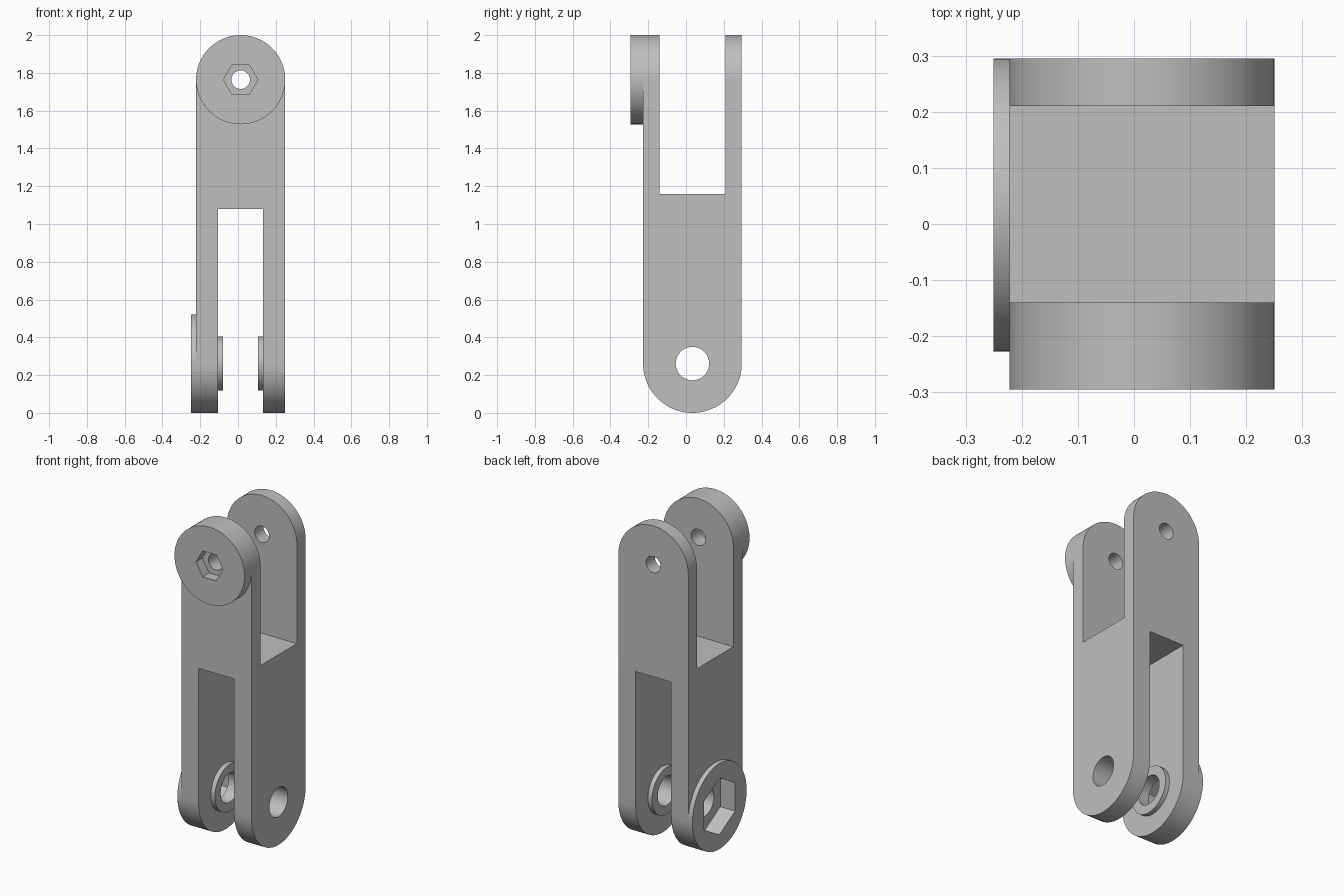
import bpy, bmesh, math
from mathutils import Matrix

cube = bpy.data.objects.get("Cube")
if cube:
    bpy.data.objects.remove(cube, do_unlink=True)

grey = bpy.data.materials.new("plain_grey")
grey.use_nodes = True
COLOUR = (0.52, 0.52, 0.52, 1)
grey.diffuse_color = COLOUR
grey.node_tree.nodes["Principled BSDF"].inputs["Base Color"].default_value = COLOUR

# Main dimensions
X0, X1, Y0, Y1 = -0.222, 0.25, -0.227, 0.295
CX, CY = (X0 + X1) / 2, (Y0 + Y1) / 2
TOP_R, LOW_R = (X1 - X0) / 2, (Y1 - Y0) / 2
TOP_Z, LOW_Z = 2 - TOP_R, LOW_R
SLOT_L, SLOT_R = -0.107, 0.133


def prism(name, points, axis, a, b):
    """Extrude a (horizontal, z) outline along x or y from a to b."""
    bm = bmesh.new()
    place = (lambda u, z: (a, u, z)) if axis == "x" else (lambda u, z: (u, a, z))
    face = bm.faces.new([bm.verts.new(place(u, z)) for u, z in points])
    new = bmesh.ops.extrude_face_region(bm, geom=[face])["geom"]
    shift = (b - a, 0, 0) if axis == "x" else (0, b - a, 0)
    bmesh.ops.translate(bm, vec=shift, verts=[v for v in new if isinstance(v, bmesh.types.BMVert)])
    bmesh.ops.recalc_face_normals(bm, faces=bm.faces)
    mesh = bpy.data.meshes.new(name)
    bm.to_mesh(mesh)
    bm.free()
    mesh.materials.append(grey)
    ob = bpy.data.objects.new(name, mesh)
    bpy.context.collection.objects.link(ob)
    return ob


def arc(cx, cz, r, start=0.0, sweep=360, n=96):
    count = n if sweep == 360 else n + 1
    angles = [math.radians(start + sweep * i / n) for i in range(count)]
    return [(cx + r * math.cos(t), cz + r * math.sin(t)) for t in angles]


def rect(u0, u1, z0, z1):
    return [(u0, z0), (u1, z0), (u1, z1), (u0, z1)]


def combine(ob, tool, operation="DIFFERENCE"):
    tool.hide_render = True
    mod = ob.modifiers.new("cut", "BOOLEAN")
    mod.operation, mod.solver, mod.object = operation, "EXACT", tool
    bpy.context.view_layer.update()
    graph = bpy.context.evaluated_depsgraph_get()
    mesh = bpy.data.meshes.new_from_object(ob.evaluated_get(graph))
    ob.modifiers.clear()
    ob.data = mesh


# Link body: arched at the top across x, rounded at the bottom across y
body = prism("link_body", arc(CX, TOP_Z, TOP_R, 0, 180, 48) + [(X0, -0.1), (X1, -0.1)], "y", Y0, Y1)
side = prism("side_shape", arc(CY, LOW_Z, LOW_R, 180, 180, 48) + [(Y1, 2.1), (Y0, 2.1)], "x", -0.5, 0.5)
combine(body, side, "INTERSECT")

# Fork slots
upper_slot = prism("upper_slot", rect(-0.14, 0.21, 1.16, 2.2), "x", -0.5, 0.5)
lower_slot = prism("lower_slot", rect(SLOT_L, SLOT_R, -0.2, 1.08), "y", -0.5, 0.5)
combine(body, upper_slot)
combine(body, lower_slot)

# Round bosses and inner spacer rings
front_boss = prism("front_boss", arc(CX, TOP_Z, TOP_R), "y", -0.295, Y0)
side_boss = prism("side_boss", arc(CY, LOW_Z, LOW_R), "x", -0.25, X0)
ring_a = prism("spacer_ring_right", arc(CY, LOW_Z, 0.143), "x", SLOT_L, SLOT_L + 0.028)
ring_b = prism("spacer_ring_left", arc(CY, LOW_Z, 0.143), "x", SLOT_R - 0.028, SLOT_R)

# Pin holes and hexagonal nut pockets
top_hole = prism("top_hole", arc(CX, TOP_Z, 0.049, n=48), "y", -0.6, 0.6)
low_hole = prism("low_hole", arc(CY, LOW_Z, 0.0885, n=64), "x", -0.6, 0.6)
top_hex = prism("top_hex", arc(CX, TOP_Z, 0.091, n=6), "y", -0.4, -0.234)
low_hex = prism("low_hex", arc(CY, LOW_Z, 0.173, 90, n=6), "x", -0.4, -0.15)

cuts = {
    body: (top_hole, low_hole, low_hex),
    front_boss: (top_hole, top_hex),
    side_boss: (low_hex,),
    ring_a: (low_hole,),
    ring_b: (low_hole,),
}
for ob, tools in cuts.items():
    for tool in tools:
        combine(ob, tool)

for tool in (side, upper_slot, lower_slot, top_hole, low_hole, top_hex, low_hex):
    bpy.data.objects.remove(tool, do_unlink=True)

# Smooth curved walls, crisp edges
bpy.ops.object.select_all(action="DESELECT")
for ob in cuts:
    ob.select_set(True)
bpy.context.view_layer.objects.active = body
bpy.ops.object.shade_smooth_by_angle(angle=math.radians(30))
